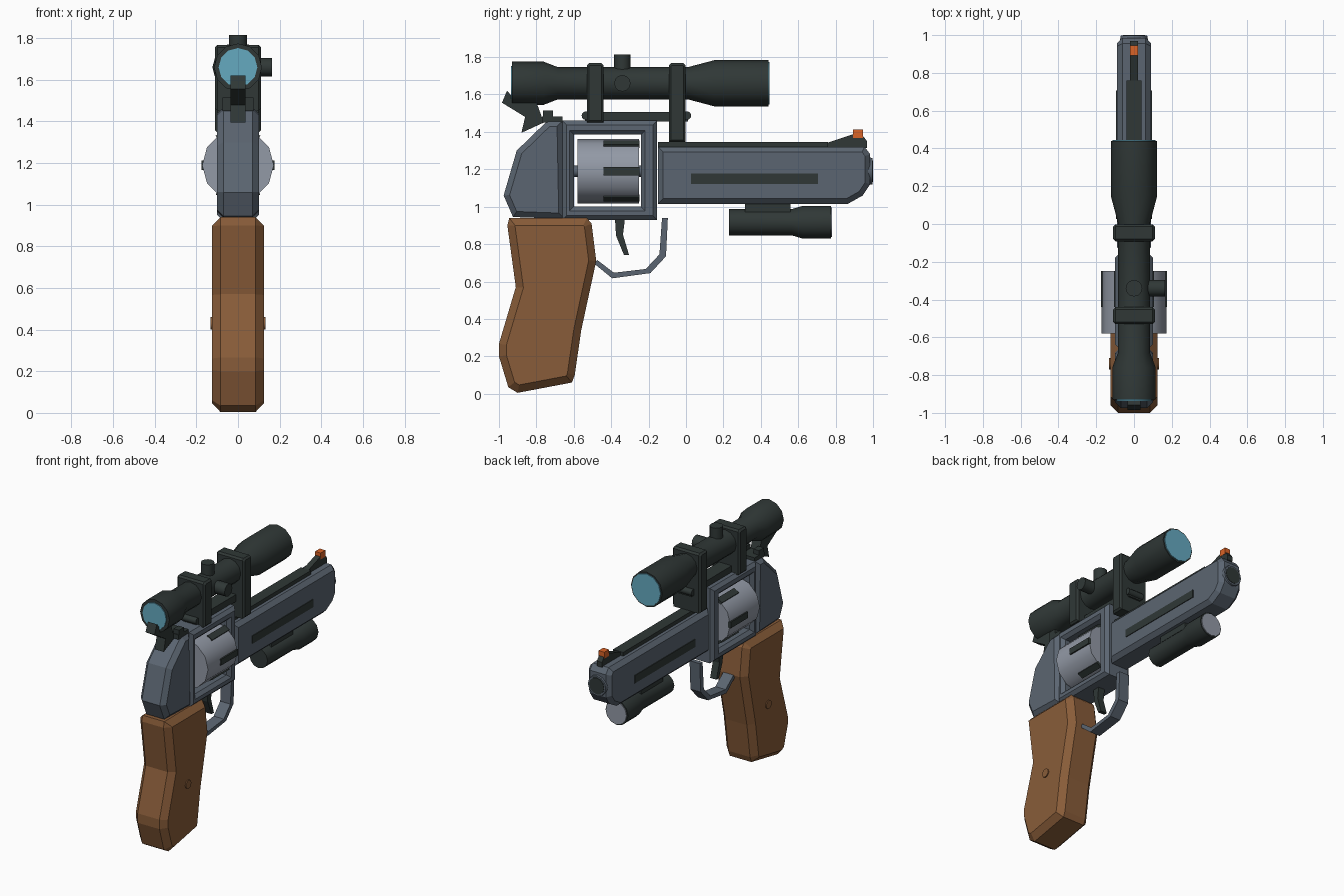
import bpy, bmesh, math
from mathutils import Vector, Matrix

if "Cube" in bpy.data.objects:
    bpy.data.objects.remove(bpy.data.objects["Cube"])


def material(name, col):
    m = bpy.data.materials.new(name)
    m.diffuse_color = (*col, 1)
    m.use_nodes = True
    m.node_tree.nodes["Principled BSDF"].inputs["Base Color"].default_value = m.diffuse_color
    return m


STEEL = material("blue_grey_steel", (0.105, 0.131, 0.165))
DARK = material("dark_metal", (0.029, 0.039, 0.037))
WOOD = material("brown_wood", (0.25, 0.108, 0.041))
SILVER = material("light_steel", (0.29, 0.32, 0.38))
GLASS = material("blue_glass", (0.13, 0.40, 0.53))
ORANGE = material("orange_sight", (0.70, 0.125, 0.02))


def finish(name, bm, mat, smooth=False):
    bmesh.ops.recalc_face_normals(bm, faces=bm.faces)
    me = bpy.data.meshes.new(name)
    bm.to_mesh(me)
    bm.free()
    me.materials.append(mat)
    ob = bpy.data.objects.new(name, me)
    bpy.context.collection.objects.link(ob)
    if smooth:
        bpy.ops.object.select_all(action='DESELECT')
        ob.select_set(True)
        bpy.context.view_layer.objects.active = ob
        bpy.ops.object.shade_smooth_by_angle(angle=math.radians(35))
    return ob


def prism(name, outline, half, mat, bevel=0.0, hole=None, x=0.0):
    """Side outline in (y, z) extruded across x, rims chamfered."""
    bm = bmesh.new()
    a = [bm.verts.new((x - half, y, z)) for y, z in outline]
    if hole:
        b = [bm.verts.new((x - half, y, z)) for y, z in hole]
        n = len(a)
        faces = [bm.faces.new((a[i], a[(i + 1) % n], b[(i + 1) % n], b[i])) for i in range(n)]
    else:
        faces = [bm.faces.new(a)]
    ext = bmesh.ops.extrude_face_region(bm, geom=faces, use_keep_orig=True)
    for v in ext["geom"]:
        if isinstance(v, bmesh.types.BMVert):
            v.co.x = x + half
    bmesh.ops.recalc_face_normals(bm, faces=bm.faces)
    if bevel:
        rim = [e for e in bm.edges if abs(e.verts[0].co.x - e.verts[1].co.x) < 1e-5
               and len(e.link_faces) == 2 and e.calc_face_angle() > 0.5]
        bmesh.ops.bevel(bm, geom=rim, offset=bevel, offset_type='OFFSET',
                        segments=1, profile=0.5, affect='EDGES')
    return finish(name, bm, mat)


def rect(y0, y1, z0, z1):
    return [(y0, z0), (y1, z0), (y1, z1), (y0, z1)]


def lathe(name, steps, centre, mat, axis=(0, 1, 0), sides=12):
    """Round part: steps of (distance along axis, radius)."""
    bm = bmesh.new()
    rot = Vector((0, 0, 1)).rotation_difference(Vector(axis)).to_matrix()
    rings = []
    for d, r in steps:
        rings.append([bm.verts.new(rot @ Vector((r * math.cos(t), r * math.sin(t), d)) + Vector(centre))
                      for t in (2 * math.pi * i / sides for i in range(sides))])
    for p, q in zip(rings, rings[1:]):
        for i in range(sides):
            j = (i + 1) % sides
            bm.faces.new((p[i], p[j], q[j], q[i]))
    bm.faces.new(rings[0])
    bm.faces.new(rings[-1])
    return finish(name, bm, mat, True)


# Grip with side screws
prism("grip", [(-0.945, 0.94), (-0.955, 0.90), (-0.91, 0.57), (-1.0, 0.267), (-1.0, 0.20),
               (-0.95, 0.035), (-0.90, 0.005), (-0.61, 0.06), (-0.595, 0.10), (-0.56, 0.34),
               (-0.48, 0.71), (-0.505, 0.91), (-0.53, 0.94)], 0.125, WOOD, 0.04)
lathe("grip_screw", [(-0.132, 0.03), (0.132, 0.03)], (0, -0.74, 0.43), WOOD, (1, 0, 0))

# Frame: rear shell and open window around the cylinder
prism("rear_frame", [(-0.925, 0.945), (-0.975, 1.06), (-0.905, 1.30), (-0.74, 1.46),
                     (-0.66, 1.46), (-0.65, 0.935)], 0.1, STEEL, 0.03)
prism("window_frame", rect(-0.66, -0.155, 0.93, 1.46), 0.1, STEEL, 0.022,
      rect(-0.60, -0.24, 1.0, 1.385))

# Cylinder with six flutes
CZ = 1.19
lathe("cylinder", [(-0.58, 0.172), (-0.25, 0.172)], (0, 0, CZ), SILVER)
for i in range(6):
    ob = prism("cylinder_flute", rect(-0.44, -0.249, -0.022, 0.022), 0.01, DARK, x=0.166)
    ob.data.transform(Matrix.Translation((0, 0, CZ)) @ Matrix.Rotation(i * math.pi / 3, 4, 'Y'))
lathe("cylinder_pin", [(-0.65, 0.03), (-0.2, 0.03)], (0, 0, CZ), STEEL)

# Barrel, muzzle, side grooves and top rib
prism("barrel", [(-0.15, 1.015), (0.865, 1.015), (0.945, 1.06), (0.985, 1.12),
                 (0.985, 1.28), (0.955, 1.32), (-0.15, 1.32)], 0.09, STEEL, 0.028)
lathe("muzzle_ring", [(0.97, 0.075), (0.997, 0.07)], (0, 0, CZ), STEEL)
lathe("muzzle_bore", [(0.98, 0.058), (1.0, 0.058)], (0, 0, CZ), DARK)
for s in (-1, 1):
    prism("barrel_side_groove", rect(0.027, 0.706, 1.122, 1.177), 0.004, DARK, x=s * 0.091)
prism("barrel_rib", rect(-0.15, 0.76, 1.31, 1.347), 0.04, DARK)

# Front and rear sights
prism("front_sight_ramp", [(0.735, 1.315), (0.735, 1.335), (0.9, 1.39), (0.945, 1.38),
                           (0.968, 1.35), (0.968, 1.315)], 0.02, DARK)
prism("front_sight_insert", rect(0.893, 0.945, 1.368, 1.414), 0.022, ORANGE)
prism("rear_sight_base", rect(-0.77, -0.66, 1.45, 1.483), 0.075, DARK)
for s in (-1, 1):
    prism("rear_sight_post", rect(-0.765, -0.71, 1.48, 1.515), 0.022, DARK, x=s * 0.053)

# Hammer and trigger
prism("hammer", [(-0.957, 1.62), (-0.984, 1.556), (-0.86, 1.48), (-0.88, 1.395),
                 (-0.76, 1.45), (-0.80, 1.56), (-0.93, 1.59)], 0.035, DARK)
prism("trigger", [(-0.38, 0.94), (-0.326, 0.94), (-0.337, 0.85), (-0.305, 0.743),
                  (-0.332, 0.743), (-0.374, 0.845)], 0.025, DARK)

# Trigger guard strap
prism("trigger_guard", [(-0.097, 0.94), (-0.107, 0.735), (-0.19, 0.645), (-0.395, 0.617),
                        (-0.49, 0.695), (-0.475, 0.715), (-0.385, 0.647), (-0.215, 0.667),
                        (-0.142, 0.745), (-0.128, 0.94)], 0.04, STEEL)

# Under-barrel lamp
LZ = 0.917
prism("lamp_mount", rect(0.315, 0.56, 0.96, 1.03), 0.04, DARK)
lathe("lamp_body", [(0.23, 0.07), (0.565, 0.07), (0.626, 0.088), (0.774, 0.088)], (0, 0, LZ), DARK)
lathe("lamp_lens", [(0.77, 0.08), (0.78, 0.08)], (0, 0, LZ), SILVER)

# Scope tube, lenses and turrets
SZ = 1.66
lathe("scope_tube", [(-0.93, 0.115), (-0.76, 0.115), (-0.685, 0.086), (0.01, 0.086),
                     (0.15, 0.123), (0.44, 0.123)], (0, 0, SZ), DARK)
lathe("scope_front_lens", [(0.435, 0.113), (0.446, 0.113)], (0, 0, SZ), GLASS)
lathe("scope_rear_lens", [(-0.936, 0.093), (-0.925, 0.093)], (0, 0, SZ), GLASS)
lathe("top_turret", [(0, 0.044), (0.155, 0.044)], (0, -0.34, SZ), DARK, (0, 0, 1))
lathe("side_turret", [(0, 0.044), (0.163, 0.044)], (0, -0.34, SZ), DARK, (1, 0, 0))

# Scope mounts and base rail
for y0, z0 in ((-0.53, 1.45), (-0.092, 1.345)):
    prism("scope_mount", [(y0, z0), (y0 + 0.09, z0), (y0 + 0.09, 1.755), (y0 + 0.078, 1.768),
                          (y0 + 0.012, 1.768), (y0, 1.755)], 0.11, DARK, 0.012)
prism("scope_rail", rect(-0.54, 0.01, 1.455, 1.505), 0.05, DARK)
for y in (-0.535, 0.005):
    lathe("rail_end_pin", [(-0.06, 0.023), (0.06, 0.023)], (0, y, 1.487), DARK, (1, 0, 0))
